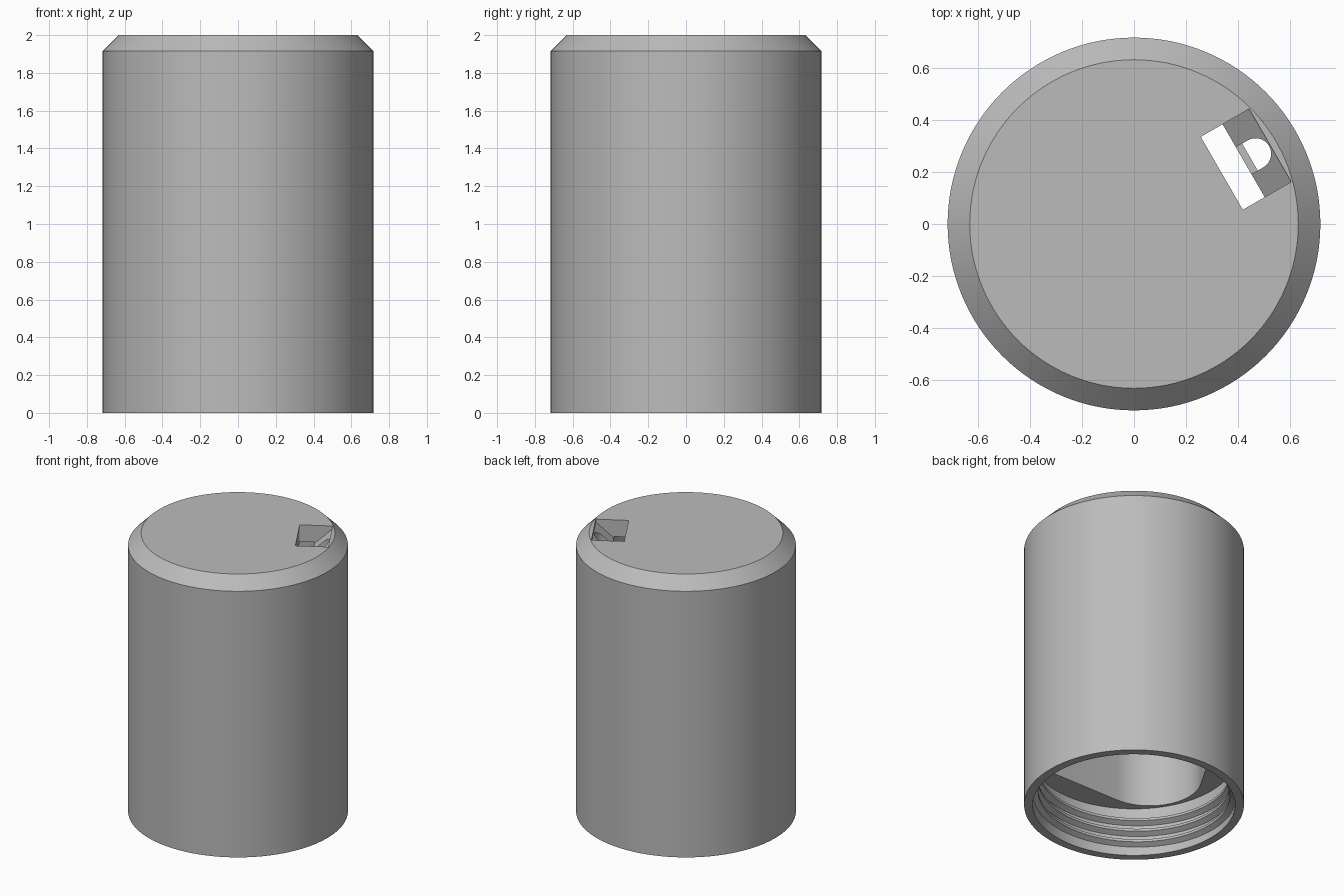
import bpy, bmesh, math
from mathutils import Matrix, Vector

cube = bpy.data.objects.get("Cube")
if cube:
    bpy.data.objects.remove(cube, do_unlink=True)

grey = bpy.data.materials.new("plain grey")
grey.use_nodes = True
GREY = (0.5, 0.5, 0.5, 1)
grey.diffuse_color = GREY
grey.node_tree.nodes["Principled BSDF"].inputs["Base Color"].default_value = GREY

RADIUS, HEIGHT, CHAMFER = 0.717, 2.0, 0.085
BORE, BORE_TOP = 0.66, 0.35
CAVITY_TOP = 1.88
SEGMENTS = 128
TURN = Matrix.Rotation(math.radians(30), 4, 'Z')   # the cord pocket sits 30 degrees round


def finish(name, bm, matrix=None):
    if matrix:
        bm.transform(matrix)
    bmesh.ops.recalc_face_normals(bm, faces=bm.faces)
    mesh = bpy.data.meshes.new(name)
    bm.to_mesh(mesh)
    bm.free()
    mesh.materials.append(grey)
    obj = bpy.data.objects.new(name, mesh)
    bpy.context.collection.objects.link(obj)
    return obj


def extrude(name, points, vector, matrix=None):
    """Solid prism from a closed outline."""
    bm = bmesh.new()
    face = bm.faces.new([bm.verts.new(p) for p in points])
    new = bmesh.ops.extrude_face_region(bm, geom=[face])["geom"]
    bmesh.ops.translate(bm, vec=vector, verts=[g for g in new if isinstance(g, bmesh.types.BMVert)])
    return finish(name, bm, matrix)


def arc(cx, cy, r, start, end, steps):
    for i in range(steps + 1):
        a = math.radians(start + (end - start) * i / steps)
        yield cx + r * math.cos(a), cy + r * math.sin(a)


def lathe(name, profile):
    """Closed solid of revolution; profile runs from axis to axis."""
    bm = bmesh.new()
    rings = []
    for r, z in profile:
        rings.append([bm.verts.new((x, y, z)) for x, y in list(arc(0, 0, r, 0, 360, SEGMENTS))[:-1]])
    for low, high in zip(rings, rings[1:]):
        for i in range(SEGMENTS):
            j = (i + 1) % SEGMENTS
            bm.faces.new((low[i], low[j], high[j], high[i]))
    bm.faces.new(rings[0])
    bm.faces.new(rings[-1])
    return finish(name, bm)


def cut(target, cutter):
    mod = target.modifiers.new("cut", 'BOOLEAN')
    mod.operation, mod.solver, mod.object = 'DIFFERENCE', 'EXACT', cutter
    bpy.context.view_layer.objects.active = target
    bpy.ops.object.modifier_apply(modifier=mod.name)
    bpy.data.objects.remove(cutter, do_unlink=True)


# Outer shell with the open bore at the bottom
body = lathe("housing_body", [
    (BORE, BORE_TOP), (BORE, 0), (RADIUS, 0),
    (RADIUS, HEIGHT - CHAMFER), (RADIUS - CHAMFER, HEIGHT)])

# Inner cavity: a triangle with large rounded corners
outline = []
for corner in (60, 180, 300):
    a = math.radians(corner)
    outline += arc(0.3 * math.cos(a), 0.3 * math.sin(a), 0.337, corner - 60, corner + 60, 20)
cut(body, extrude("cavity_cutter", [(x, y, BORE_TOP - 0.05) for x, y in outline],
                  (0, 0, CAVITY_TOP - BORE_TOP + 0.05), TURN))

# Cord pocket in the top, with a ramp rising towards the rim
ramp = [(0.39, 1.8), (0.487, 1.8), (0.487, 1.87), (0.605, 1.98), (0.605, 2.1), (0.39, 2.1)]
cut(body, extrude("pocket_cutter", [(x, -0.162, z) for x, z in ramp], (0, 0.324, 0), TURN))

# Cord hole running down through the wall
hole = [(0.515, -0.06)] + list(arc(0.54, 0, 0.06, -90, 90, 16)) + [(0.515, 0.06)]
cut(body, extrude("cord_hole_cutter", [(x, y, BORE_TOP - 0.05) for x, y in hole], (0, 0, 1.75), TURN))

# Notch joining the hole to the pocket
notch = [(0.47, -0.06), (0.53, -0.06), (0.53, 0.06), (0.47, 0.06)]
cut(body, extrude("notch_cutter", [(x, y, 1.8) for x, y in notch], (0, 0, 0.25), TURN))

# Screw thread: a tapered ridge swept along a helix inside the bore
PITCH, TURNS, STEPS = 0.08, 3.25, 72
bm = bmesh.new()
previous = None
total = int(TURNS * STEPS)
for i in range(total + 1):
    angle = 2 * math.pi * i / STEPS
    fade = min(1, i / 8, (total - i) / 8)
    mid = 0.04 + PITCH * i / STEPS
    inner = BORE - 0.035 * fade
    section = [(BORE + 0.01, -0.034), (inner, -0.009), (inner, 0.009), (BORE + 0.01, 0.034)]
    ring = [bm.verts.new((r * math.cos(angle), r * math.sin(angle), mid + dz)) for r, dz in section]
    if previous:
        for k in range(4):
            n = (k + 1) % 4
            bm.faces.new((previous[k], previous[n], ring[n], ring[k]))
    else:
        bm.faces.new(ring)
    previous = ring
bm.faces.new(previous)
thread = finish("screw_thread", bm)

# Smooth round walls, crisp edges
for obj in (body, thread):
    bpy.ops.object.select_all(action='DESELECT')
    obj.select_set(True)
    bpy.context.view_layer.objects.active = obj
    bpy.ops.object.shade_smooth_by_angle(angle=math.radians(25))
